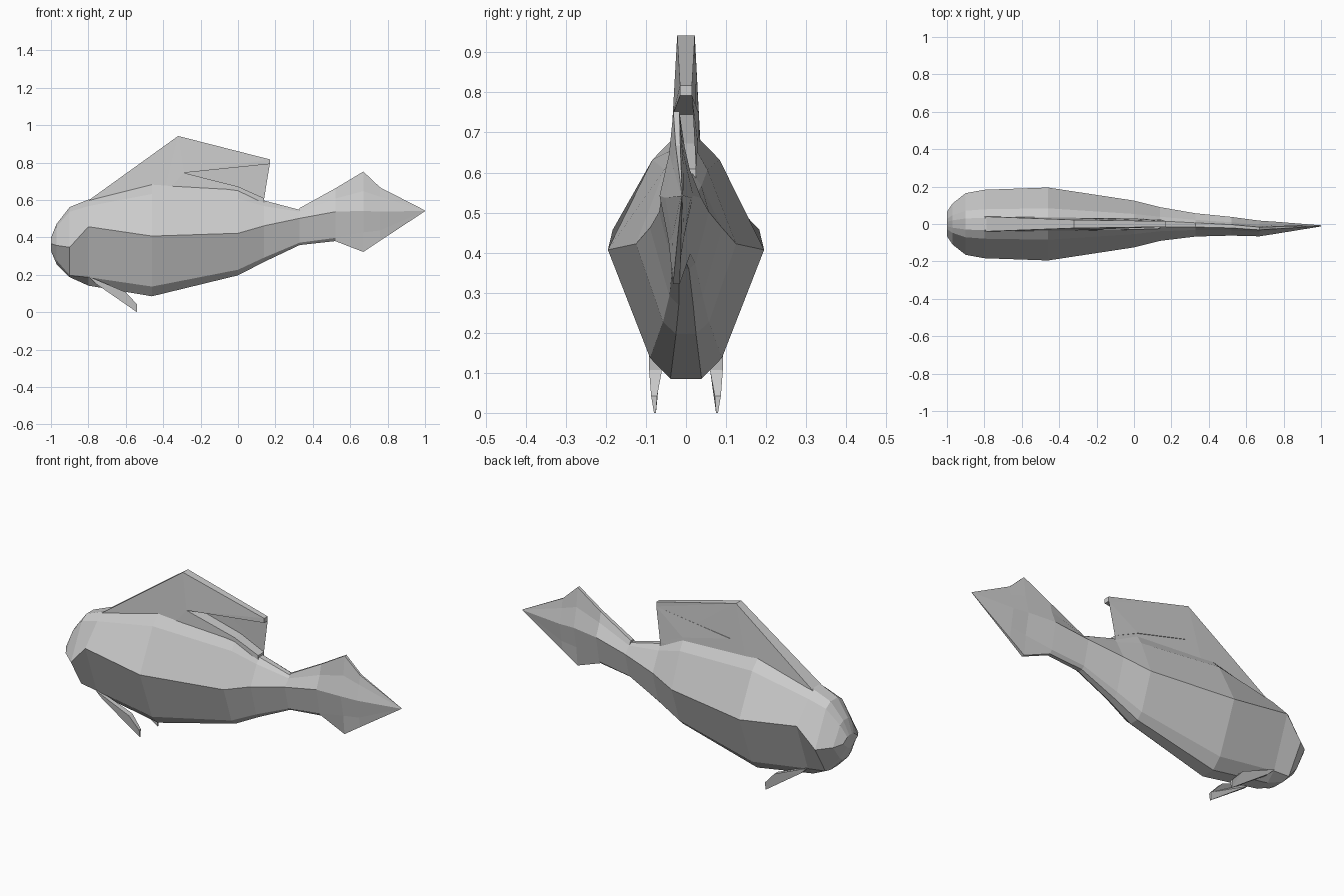
import bpy, bmesh

if "Cube" in bpy.data.objects:
    bpy.data.objects.remove(bpy.data.objects["Cube"])

grey = bpy.data.materials.new("fish grey")
grey.diffuse_color = (0.6, 0.6, 0.6, 1)
grey.use_nodes = True
grey.node_tree.nodes["Principled BSDF"].inputs["Base Color"].default_value = grey.diffuse_color


def make(name, verts, faces):
    """Flat-shaded mesh object with consistent outward normals."""
    me = bpy.data.meshes.new(name)
    bm = bmesh.new()
    vs = [bm.verts.new(v) for v in verts]
    for f in faces:
        bm.faces.new([vs[i] for i in f])
    bmesh.ops.triangulate(bm, faces=[f for f in bm.faces if len(f.verts) > 4])
    bmesh.ops.recalc_face_normals(bm, faces=bm.faces)
    bm.to_mesh(me)
    bm.free()
    me.materials.append(grey)
    ob = bpy.data.objects.new(name, me)
    bpy.context.collection.objects.link(ob)
    return ob


def loft(name, rings):
    """Join closed rings of equal length and cap both ends."""
    n = len(rings[0])
    verts = [v for r in rings for v in r]
    faces = [(k * n + i, k * n + (i + 1) % n, (k + 1) * n + (i + 1) % n, (k + 1) * n + i)
             for k in range(len(rings) - 1) for i in range(n)]
    faces += [tuple(range(n)), tuple(range(len(verts) - n, len(verts)))]
    return make(name, verts, faces)


def slab(name, outline):
    """Tapered fin: outline points are (x, z, y of one side, y of other side)."""
    return loft(name, [[(x, a, z) for x, z, a, b in outline],
                       [(x, b, z) for x, z, a, b in outline]])


def section(x, top, shoulder, wide, low, bottom, half, cy=0.0):
    """Body cross-section: ridge, shoulder, widest point, lower edge, keel."""
    side = [(0.18, top), (0.43, shoulder), (1.0, wide), (0.46, low), (0.2, bottom)]
    pts = [(cy + half * f, z) for f, z in side]
    pts += [(cy - half * f, z) for f, z in reversed(side)]
    return [(x, y, z) for y, z in pts]


# body, from blunt snout to tail root
loft("body", [
    section(-1.0, 0.40, 0.395, 0.37, 0.34, 0.33, 0.065),
    section(-0.97, 0.475, 0.46, 0.36, 0.28, 0.26, 0.11),
    section(-0.90, 0.565, 0.54, 0.35, 0.20, 0.19, 0.165),
    section(-0.80, 0.605, 0.57, 0.46, 0.19, 0.145, 0.183),
    section(-0.46, 0.685, 0.635, 0.41, 0.14, 0.088, 0.195),
    section(0.0, 0.665, 0.61, 0.425, 0.23, 0.20, 0.125),
    section(0.14, 0.60, 0.57, 0.465, 0.295, 0.272, 0.09),
    section(0.33, 0.55, 0.54, 0.505, 0.375, 0.362, 0.062, -0.005),
])

# tail fluke: swells to a tall blade, then closes to a point
loft("tail", [
    section(0.33, 0.56, 0.54, 0.505, 0.375, 0.362, 0.062, -0.005),
    section(0.52, 0.665, 0.61, 0.54, 0.40, 0.383, 0.05, -0.012),
    section(0.67, 0.755, 0.65, 0.545, 0.43, 0.325, 0.042, -0.024),
    section(0.76, 0.67, 0.62, 0.54, 0.44, 0.385, 0.032, -0.02),
    section(1.0, 0.547, 0.546, 0.545, 0.544, 0.543, 0.003, -0.01),
])

# swept dorsal fin with its long rear base
slab("dorsal_fin", [(x, z, -w, w) for x, z, w in [
    (-0.80, 0.60, 0.04), (-0.32, 0.945, 0.022), (0.17, 0.82, 0.015),
    (0.17, 0.795, 0.015), (-0.29, 0.748, 0.033), (0.0, 0.675, 0.03),
    (0.14, 0.612, 0.025), (0.14, 0.58, 0.025), (-0.40, 0.62, 0.038)]])

# pair of small belly fins
for name, s in (("belly_fin_front", -1), ("belly_fin_back", 1)):
    slab(name, [(x, z, s * a, s * b) for x, z, a, b in [
        (-0.80, 0.195, 0.075, 0.093), (-0.60, 0.11, 0.06, 0.092),
        (-0.54, 0.045, 0.072, 0.087), (-0.54, 0.003, 0.075, 0.08),
        (-0.76, 0.155, 0.06, 0.09)]])

# settle exactly on the ground
bpy.context.view_layer.update()
low = min(v.co.z for o in bpy.context.scene.objects for v in o.data.vertices)
for o in bpy.context.scene.objects:
    o.location.z -= low
